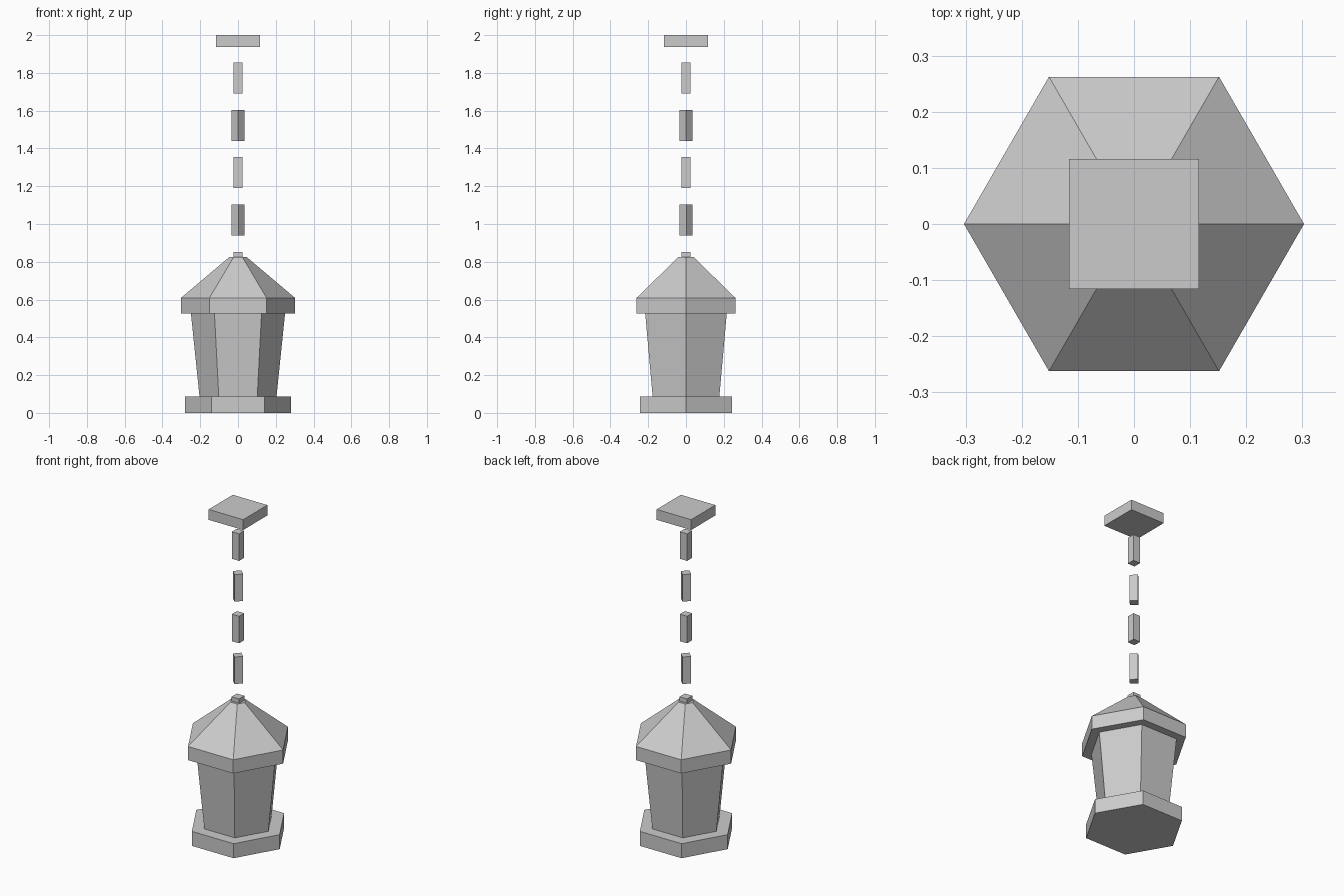
import bpy
import bmesh
from math import cos, sin, pi

cube = bpy.data.objects.get("Cube")
if cube:
    bpy.data.objects.remove(cube, do_unlink=True)

# Single grey metal colour
GREY = (0.6, 0.6, 0.6, 1.0)
metal = bpy.data.materials.new("grey metal")
metal.use_nodes = True
metal.diffuse_color = GREY
for node in metal.node_tree.nodes:
    if node.type == 'BSDF_PRINCIPLED':
        node.inputs["Base Color"].default_value = GREY


def prism(name, sides, rings, turn=0.0):
    """Capped, flat-faced solid through (radius, height) rings, bottom to top."""
    bm = bmesh.new()
    loops = []
    for radius, z in rings:
        angles = [turn + 2 * pi * i / sides for i in range(sides)]
        loops.append([bm.verts.new((radius * cos(a), radius * sin(a), z)) for a in angles])
    for low, high in zip(loops, loops[1:]):
        for i in range(sides):
            j = (i + 1) % sides
            bm.faces.new((low[i], low[j], high[j], high[i]))
    bm.faces.new(loops[0][::-1])
    bm.faces.new(loops[-1])
    mesh = bpy.data.meshes.new(name)
    bm.to_mesh(mesh)
    bm.free()
    mesh.materials.append(metal)
    obj = bpy.data.objects.new(name, mesh)
    bpy.context.collection.objects.link(obj)
    return obj


def square_block(name, half, bottom, top, turn=0.0):
    radius = half * 2 ** 0.5
    return prism(name, 4, [(radius, bottom), (radius, top)], turn + pi / 4)


# Hexagonal lantern: base, flared body, brimmed roof
prism("base", 6, [(0.28, 0.0), (0.28, 0.088)])
prism("lantern_body", 6, [(0.204, 0.088), (0.249, 0.525)])
prism("roof", 6, [(0.303, 0.525), (0.303, 0.608), (0.045, 0.826)])
square_block("roof_cap", 0.025, 0.826, 0.853)

# Hanging chain, each link twisted further than the one above
for i in range(4):
    bottom = 1.69 - 0.25 * i
    square_block(f"chain_link_{i + 1}", 0.024, bottom, bottom + 0.164, 0.8 * i)

# Ceiling mount
square_block("ceiling_plate", 0.116, 1.937, 2.0)
